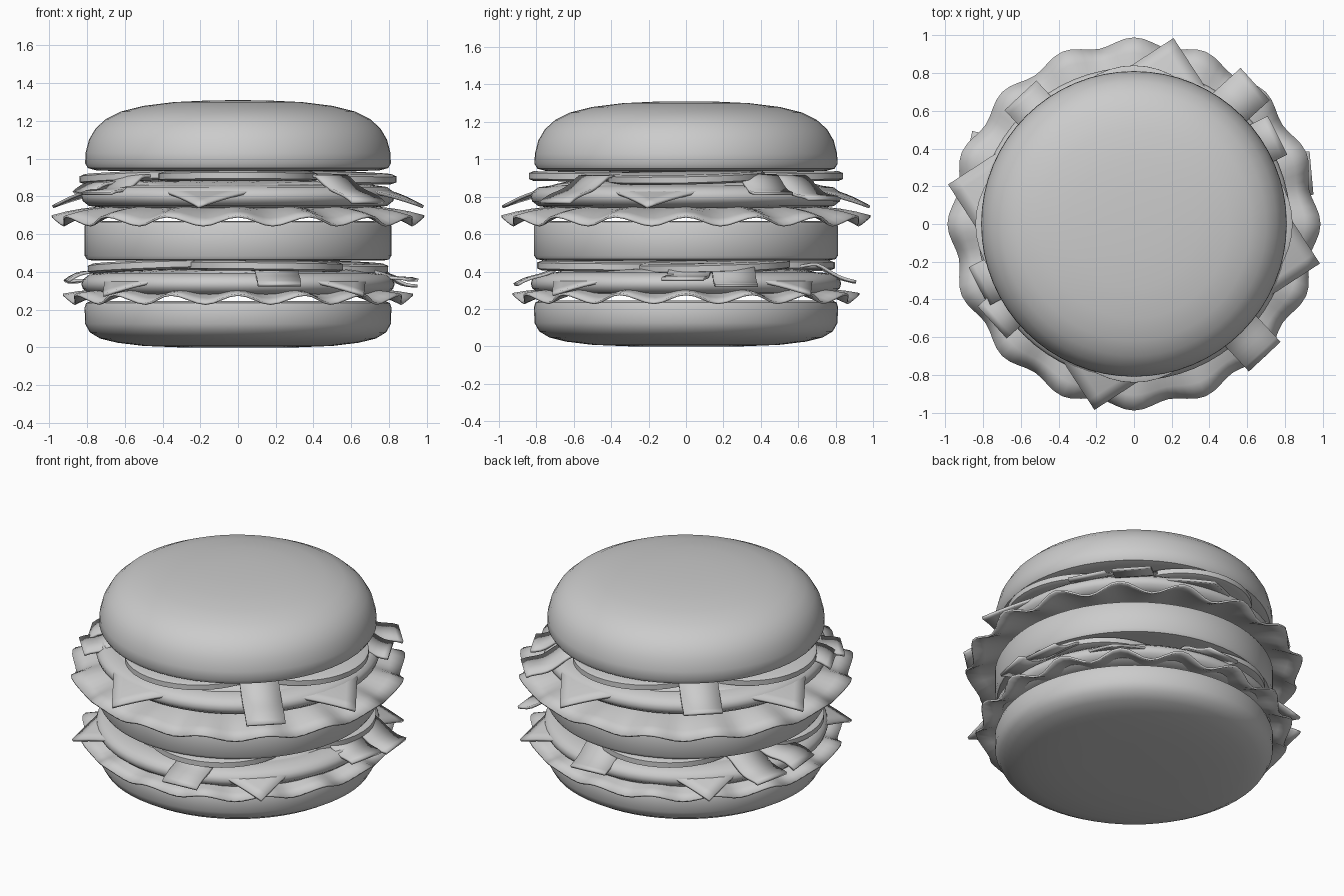
import bpy, bmesh, math
from mathutils import Vector

if "Cube" in bpy.data.objects:
    bpy.data.objects.remove(bpy.data.objects["Cube"])


def make(name, verts, faces, thick=0.0, angle=40):
    me = bpy.data.meshes.new(name)
    me.from_pydata(verts, [], faces)
    bm = bmesh.new()
    bm.from_mesh(me)
    bmesh.ops.recalc_face_normals(bm, faces=bm.faces)
    bm.to_mesh(me)
    bm.free()
    ob = bpy.data.objects.new(name, me)
    bpy.context.collection.objects.link(ob)
    if thick:
        m = ob.modifiers.new("thickness", 'SOLIDIFY')
        m.thickness = thick
        m.offset = 0
    bpy.ops.object.select_all(action='DESELECT')
    ob.select_set(True)
    bpy.context.view_layer.objects.active = ob
    bpy.ops.object.shade_smooth_by_angle(angle=math.radians(angle))
    return ob


def lathe(name, profile, n=64, z=0.0):
    """Spin an (r, z) profile; both ends are closed with caps."""
    verts, faces = [], []
    for r, h in profile:
        for i in range(n):
            a = 2 * math.pi * i / n
            verts.append((r * math.cos(a), r * math.sin(a), h + z))
    for k in range(len(profile) - 1):
        for i in range(n):
            j = (i + 1) % n
            faces.append((k*n + i, k*n + j, (k+1)*n + j, (k+1)*n + i))
    faces.append(tuple(range(n))[::-1])
    faces.append(tuple(range((len(profile)-1)*n, len(profile)*n)))
    return make(name, verts, faces)


def grid_faces(nu, nv):
    return [(i*nv + j, (i+1)*nv + j, (i+1)*nv + j+1, i*nv + j+1)
            for i in range(nu-1) for j in range(nv-1)]


def lettuce(name, z, radius, drop):
    """Ruffled leaf ring with 16 waves, hanging down at the rim."""
    n, rings = 128, 8
    verts, faces = [], []
    for k in range(rings):
        t = k / (rings - 1)
        for i in range(n):
            a = 2 * math.pi * i / n
            w = math.cos(16 * a)
            r = 0.45 + (radius - 0.45) * t + 0.022 * w * t**3
            h = z - drop * t**3 + 0.024 * w * t**2
            verts.append((r*math.cos(a), r*math.sin(a), h))
    for k in range(rings - 1):
        for i in range(n):
            j = (i + 1) % n
            faces.append((k*n + i, k*n + j, (k+1)*n + j, (k+1)*n + i))
    return make(name, verts, faces, 0.012)


def cheese(name, z, half, turn, drop):
    """Square slice whose corners sag over the patty."""
    n = 25
    ca, sa = math.cos(turn), math.sin(turn)
    verts = []
    for i in range(n):
        for j in range(n):
            x = half * (2*i/(n-1) - 1)
            y = half * (2*j/(n-1) - 1)
            r = math.hypot(x, y)
            t = max(0, r - 0.62) / (half * math.sqrt(2) - 0.62)
            verts.append((x*ca - y*sa, x*sa + y*ca, z - drop * t**1.3))
    return make(name, verts, grid_faces(n, n), 0.016)


def bacon(name, z, start, end, phase, ripple, drop=0.11, width=0.23):
    """Wavy strip that bends down past the patty edge."""
    n, m = 61, 3
    a, b = Vector(start), Vector(end)
    side = (b - a).normalized().orthogonal() * width / 2
    verts = []
    for i in range(n):
        t = i / (n - 1)
        for j in range(m):
            p = a.lerp(b, t) + side * (j - 1)
            c = a.lerp(b, t)
            out = max(0, c.length - 0.70) / 0.25
            h = z - drop * min(out, 1.2) + ripple * math.sin(t * 44 + phase)
            verts.append((p.x, p.y, h))
    return make(name, verts, grid_faces(n, m), 0.016)


def tomatoes(name, z, turn, dist):
    """Four slightly tilted round slices."""
    for k in range(4):
        a = turn + k * math.pi / 2
        ob = lathe(f"{name}_{k+1}", [(0.395, -0.026), (0.42, -0.016),
                                     (0.42, 0.016), (0.395, 0.026)], 40)
        ob.location = (dist*math.cos(a), dist*math.sin(a), z)
        ob.rotation_euler = (0.025*math.sin(a + 1), 0.035*math.cos(a), 0)


# buns
lathe("bottom_bun", [(0.3, 0.0), (0.5, 0.008), (0.64, 0.025), (0.73, 0.047),
                     (0.785, 0.08), (0.81, 0.125), (0.813, 0.21), (0.805, 0.235),
                     (0.78, 0.245)])
lathe("middle_bun", [(0.77, 0.46), (0.80, 0.466), (0.812, 0.485),
                     (0.812, 0.645), (0.80, 0.665), (0.77, 0.67)])
lathe("top_bun", [(0.65, 0.935), (0.75, 0.938), (0.795, 0.95), (0.81, 0.975),
                  (0.808, 1.03), (0.79, 1.10), (0.755, 1.16), (0.70, 1.21),
                  (0.62, 1.25), (0.50, 1.28), (0.34, 1.3), (0.17, 1.308), (0.05, 1.31)])

# patties
patty = [(0.72, -0.06), (0.79, -0.05), (0.822, -0.025), (0.83, 0.0),
         (0.822, 0.025), (0.79, 0.05), (0.72, 0.06)]
lathe("lower_patty", patty, z=0.335)
lathe("upper_patty", patty, z=0.80)

# lettuce
lettuce("lower_lettuce", 0.305, 0.905, 0.05)
lettuce("upper_lettuce", 0.745, 0.965, 0.075)

# cheese
cheese("lower_cheese", 0.405, 0.69, math.radians(-2), 0.13)
cheese("upper_cheese", 0.875, 0.71, math.radians(33), 0.13)

# tomato slices
tomatoes("lower_tomato", 0.43, math.radians(20), 0.40)
tomatoes("upper_tomato", 0.905, 0, 0.42)

# bacon strips
bacon("lower_bacon_1", 0.43, (0.22, -0.91), (0.07, 0.90), 0.5, 0.008)
bacon("lower_bacon_2", 0.425, (0.93, -0.02), (-0.88, 0.38), 1.5, 0.014, 0.09)
bacon("lower_bacon_3", 0.435, (0.94, 0.27), (-0.91, 0.10), 3.0, 0.014, 0.10)
bacon("upper_bacon_1", 0.90, (0.69, -0.70), (-0.60, 0.68), 0.5, 0.008, 0.12)
bacon("upper_bacon_2", 0.895, (0.64, 0.74), (-0.75, -0.52), 1.5, 0.014)
bacon("upper_bacon_3", 0.90, (0.76, 0.47), (-0.82, -0.33), 3.0, 0.014)
